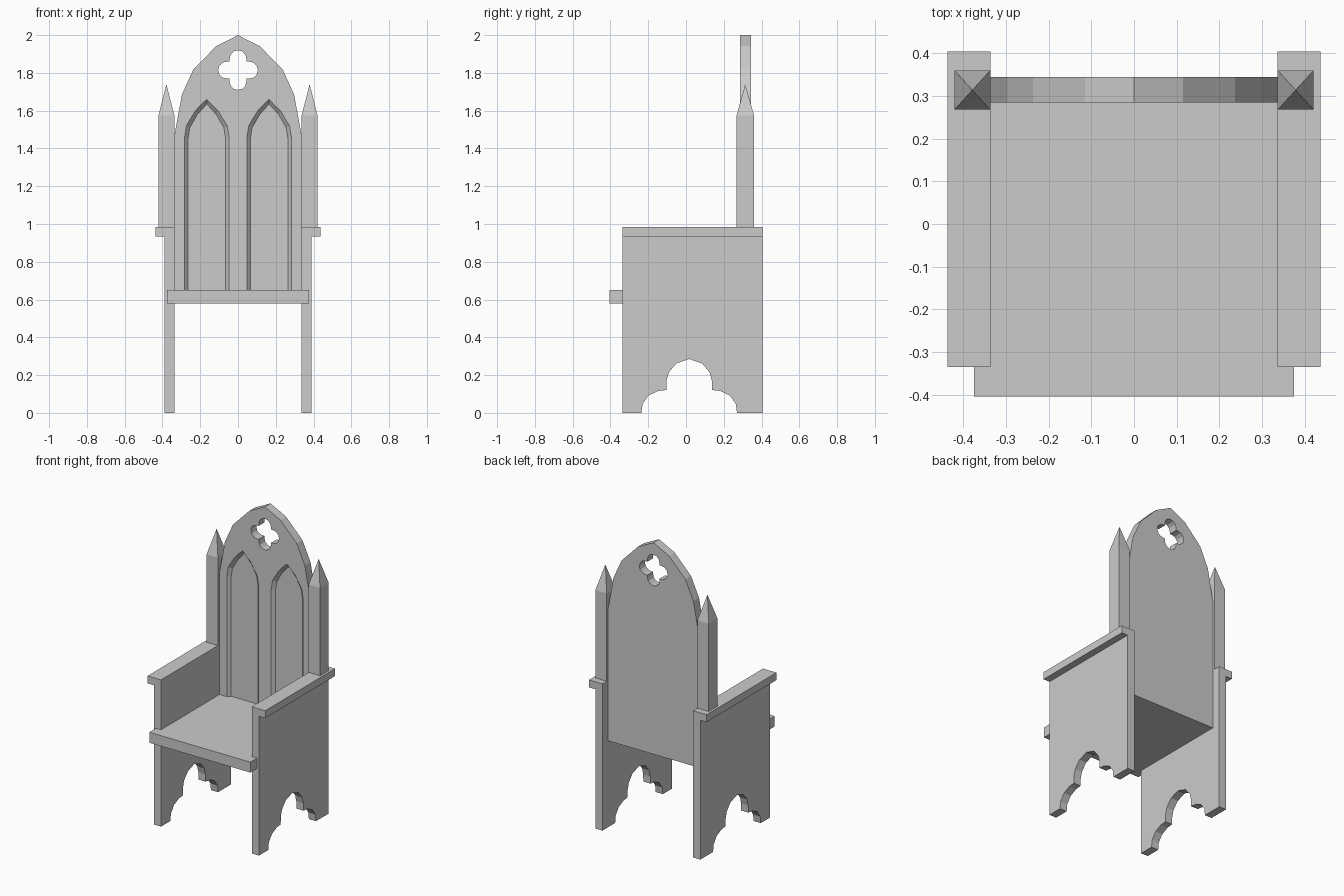
import bpy, bmesh, math

if "Cube" in bpy.data.objects:
    bpy.data.objects.remove(bpy.data.objects["Cube"])


def loft(name, loop_a, loop_b):
    """Closed solid between two matching 3D loops."""
    bm = bmesh.new()
    a = [bm.verts.new(p) for p in loop_a]
    b = [bm.verts.new(p) for p in loop_b]
    n = len(a)
    bm.faces.new(a)
    bm.faces.new(b[::-1])
    for i in range(n):
        j = (i + 1) % n
        bm.faces.new((a[j], a[i], b[i], b[j]))
    bmesh.ops.recalc_face_normals(bm, faces=bm.faces)
    mesh = bpy.data.meshes.new(name)
    bm.to_mesh(mesh)
    bm.free()
    obj = bpy.data.objects.new(name, mesh)
    bpy.context.collection.objects.link(obj)
    return obj


def box(name, x0, x1, y0, y1, z0, z1):
    ring = [(x0, y0), (x1, y0), (x1, y1), (x0, y1)]
    return loft(name, [(x, y, z0) for x, y in ring], [(x, y, z1) for x, y in ring])


def in_xz(pts, y):
    return [(x, y, z) for x, z in pts]


def mirrored(half, cx=0.0):
    """Half profile running from the outside up to the centre apex."""
    return [(cx + u, v) for u, v in half] + [(cx - u, v) for u, v in half[-2::-1]]


def cut(target, cutter):
    mod = target.modifiers.new("cut", 'BOOLEAN')
    mod.operation = 'DIFFERENCE'
    mod.solver = 'EXACT'
    mod.object = cutter
    bpy.context.view_layer.objects.active = target
    bpy.ops.object.modifier_apply(modifier=mod.name)
    bpy.data.objects.remove(cutter)


# Seat board, passing between the sides and lipping over their front edges
box("seat", -0.375, 0.375, -0.405, 0.345, 0.58, 0.65)

# Pointed backrest
BACK_Y0, BACK_Y1 = 0.285, 0.345
arch = mirrored([(0.338, 0.65), (0.338, 1.462), (0.297, 1.685),
                 (0.237, 1.817), (0.115, 1.942), (0, 2.0)])
back = loft("backrest", in_xz(arch, BACK_Y0), in_xz(arch, BACK_Y1))

# Two lancet recesses with sloped rims
DEPTH = 0.02
outer = [(0.118, 0.6), (0.118, 1.46), (0.108, 1.52), (0.06, 1.60), (0, 1.66)]
inner = [(0.099, 0.6), (0.099, 1.455), (0.09, 1.51), (0.05, 1.58), (0, 1.635)]
for s in (-1, 1):
    # front loop continues the slope outward past the surface
    front = [(2 * a - b, 0.6 if c == 0.6 else 2 * c - d)
             for (a, c), (b, d) in zip(outer, inner)]
    cut(back, loft("lancet_cutter",
                   in_xz(mirrored(front, s * 0.165), BACK_Y0 - DEPTH),
                   in_xz(mirrored(inner, s * 0.165), BACK_Y0 + DEPTH)))

# Quatrefoil opening
foil = []
for k in range(4):
    d = k * math.pi / 2
    foil.append((0.045 * math.sqrt(2) * math.cos(d - math.pi / 4),
                 1.815 + 0.045 * math.sqrt(2) * math.sin(d - math.pi / 4)))
    for i in range(7):
        t = d - math.pi / 2 + i * math.pi / 6
        foil.append((0.06 * math.cos(d) + 0.045 * math.cos(t),
                     1.815 + 0.06 * math.sin(d) + 0.045 * math.sin(t)))
cut(back, loft("quatrefoil_cutter", in_xz(foil, 0.2), in_xz(foil, 0.45)))

# Side panel profile with a trefoil cut between the feet
trefoil = mirrored([(0.253, 0), (0.247, 0.047), (0.215, 0.092), (0.165, 0.116),
                    (0.121, 0.121), (0.120, 0.17), (0.108, 0.215),
                    (0.068, 0.262), (0, 0.285)], 0.017)
side = [(0.405, 0.935), (0.405, 0)] + trefoil + [(-0.335, 0), (-0.335, 0.935)]

for s, label in ((-1, "left"), (1, "right")):
    loft(label + "_side", [(s * 0.337, y, z) for y, z in side],
         [(s * 0.39, y, z) for y, z in side])
    box(label + "_armrest", s * 0.337, s * 0.437, -0.335, 0.405, 0.935, 0.985)

    # Square post with a pyramid finial
    post = box(label + "_post", s * 0.337, s * 0.421, 0.268, 0.36, 0.985, 1.575)
    bm = bmesh.new()
    bm.from_mesh(post.data)
    bm.faces.ensure_lookup_table()
    top = max(bm.faces, key=lambda f: f.calc_center_median().z)
    tip = bmesh.ops.poke(bm, faces=[top])["verts"][0]
    tip.co.z = 1.74
    bm.to_mesh(post.data)
    bm.free()
